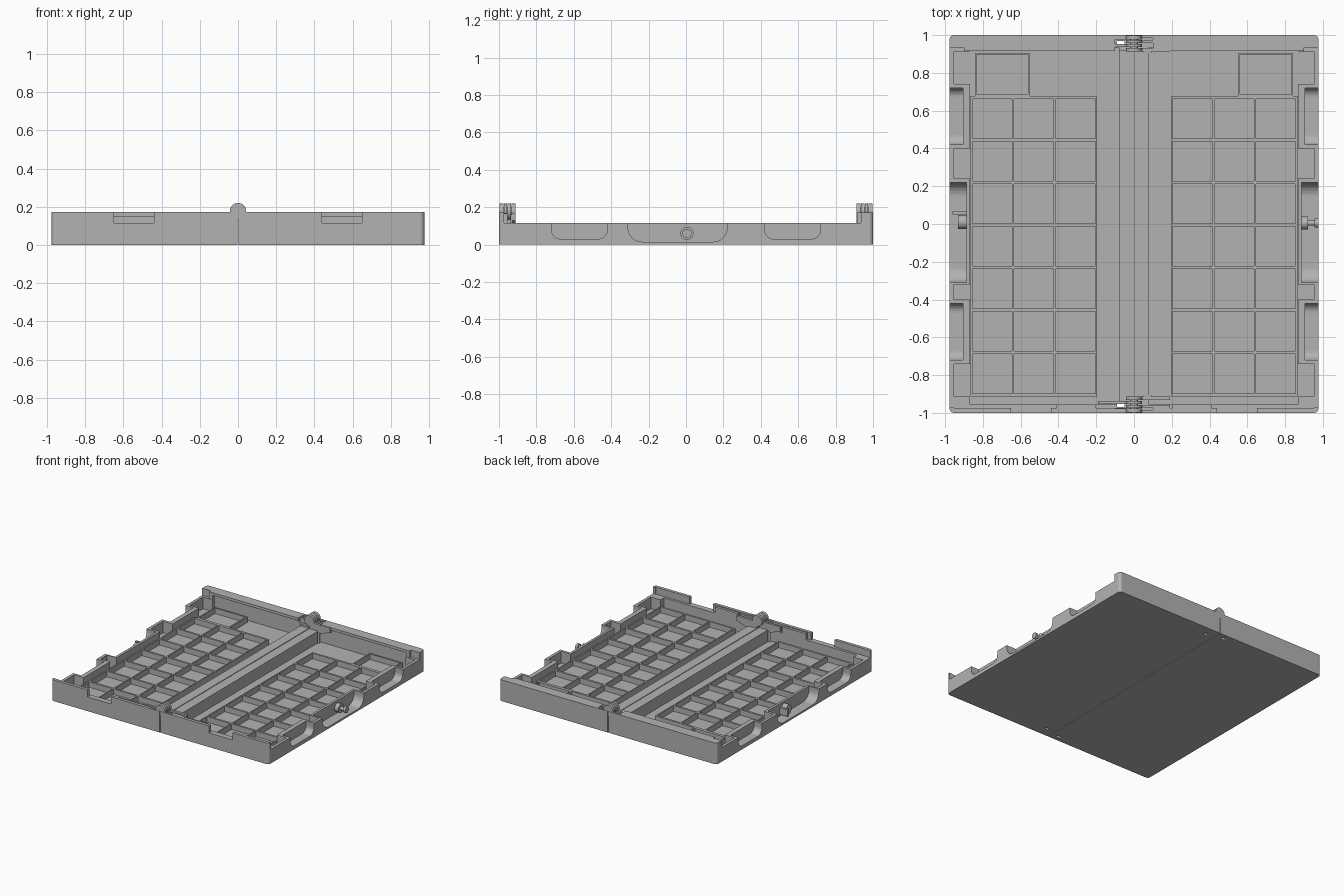
import bpy, bmesh, math
from mathutils import Matrix, Vector

if "Cube" in bpy.data.objects:
    bpy.data.objects.remove(bpy.data.objects["Cube"])

grey = bpy.data.materials.new("plain grey")
grey.diffuse_color = (0.45, 0.45, 0.45, 1)
grey.use_nodes = True
grey.node_tree.nodes["Principled BSDF"].inputs["Base Color"].default_value = grey.diffuse_color


def finish(bm, name):
    bmesh.ops.recalc_face_normals(bm, faces=bm.faces)
    me = bpy.data.meshes.new(name)
    bm.to_mesh(me)
    bm.free()
    me.materials.append(grey)
    ob = bpy.data.objects.new(name, me)
    bpy.context.collection.objects.link(ob)
    return ob


def add_box(bm, x0, x1, y0, y1, z0, z1):
    m = Matrix.Translation(((x0 + x1) / 2, (y0 + y1) / 2, (z0 + z1) / 2)) @ \
        Matrix.Diagonal((abs(x1 - x0), abs(y1 - y0), abs(z1 - z0), 1))
    return bmesh.ops.create_cube(bm, size=1, matrix=m)["verts"]


def add_prism(bm, pts, offset):
    """Extrude a flat outline of 3D points along an offset."""
    f = bm.faces.new([bm.verts.new(p) for p in pts])
    r = bmesh.ops.extrude_face_region(bm, geom=[f], use_keep_orig=True)
    vs = [g for g in r["geom"] if isinstance(g, bmesh.types.BMVert)]
    bmesh.ops.translate(bm, verts=vs, vec=Vector(offset))


def add_cyl(bm, centre, radius, length, axis, n=32):
    rot = Matrix.Rotation(math.pi / 2, 4, "Y" if axis == "X" else "X")
    bmesh.ops.create_cone(bm, cap_ends=True, segments=n, radius1=radius,
                          radius2=radius, depth=length,
                          matrix=Matrix.Translation(centre) @ rot)


def cut(ob, cutter):
    mod = ob.modifiers.new("cut", "BOOLEAN")
    mod.operation, mod.solver, mod.object = "DIFFERENCE", "EXACT", cutter
    dg = bpy.context.evaluated_depsgraph_get()
    me = bpy.data.meshes.new_from_object(ob.evaluated_get(dg))
    ob.modifiers.clear()
    ob.data = me
    bpy.data.objects.remove(cutter)


def scoop_outline(x, y0, y1, z, r):
    """Open-topped slot with two rounded lower corners."""
    pts = [(x, y0, 0.2)]
    for cy, a0 in ((y0 + r, math.pi), (y1 - r, 1.5 * math.pi)):
        for i in range(9):
            a = a0 + i * math.pi / 16
            pts.append((x, cy + r * math.cos(a), z + r + r * math.sin(a)))
    return pts + [(x, y1, 0.2)]


FLOOR, RIM, TOP, X = 0.02, 0.115, 0.172, 0.976

for s, side in ((-1, "left"), (1, "right")):
    # tray shell: solid rounded block hollowed out by one cutter
    bm = bmesh.new()
    add_box(bm, s * 0.003, s * X, -1, 1, 0, TOP)
    corners = [e for e in bm.edges
               if all(abs(v.co.x) > 0.9 for v in e.verts)
               and abs(e.verts[0].co.z - e.verts[1].co.z) > 0.1]
    bmesh.ops.bevel(bm, geom=corners, offset=0.022, segments=5, affect="EDGES", profile=0.5)
    shell = finish(bm, side + "_tray")

    cavities = [
        (0.08, 0.868, -0.955, 0.935, FLOOR, 0.15),   # main interior
        (0.08, 0.953, -0.975, 0.915, RIM, 0.3),      # above the rim, inside the lip
        (0.9, 1.1, -0.972, 0.935, RIM, 0.3),         # lowered side rim
        (-0.1, 0.2, -0.975, 0.915, RIM, 0.3),        # above the centre bar
        (0.44, 0.65, -1.1, -0.9, RIM, 0.3),          # front notch
        (0.86, 0.953, 0.74, 0.912, FLOOR, 0.3),      # side pockets
        (0.86, 0.953, 0.24, 0.40, FLOOR, 0.3),
        (0.86, 0.953, -0.40, -0.32, FLOOR, 0.3),
        (0.86, 0.953, -0.912, -0.74, FLOOR, 0.3),
        (-0.1, 0.1, 0.915, 0.985, 0.13, 0.3),        # hinge seats
        (-0.1, 0.1, -0.985, -0.915, 0.13, 0.3),
        (0.05, 0.09, 0.908, 0.932, -0.1, 0.3) if s > 0 else (0.05, 0.09, 0.94, 0.968, -0.1, 0.3),
        (0.05, 0.09, -0.932, -0.908, -0.1, 0.3) if s > 0 else (0.05, 0.09, -0.968, -0.94, -0.1, 0.3),
    ]
    for x0, x1, y0, y1, z0, z1 in cavities:
        bm = bmesh.new()
        add_box(bm, s * x0, s * x1, y0, y1, z0, z1)
        cut(shell, finish(bm, "cutter"))

    # finger scoops in the outer side
    for y0, y1, z, r, x in ((-0.72, -0.42, 0.03, 0.05, 0.905),
                            (-0.31, 0.22, 0.015, 0.075, 0.888),
                            (0.42, 0.72, 0.03, 0.05, 0.905)):
        bm = bmesh.new()
        add_prism(bm, scoop_outline(s * x, y0, y1, z, r), (s * 0.2, 0, 0))
        cut(shell, finish(bm, "cutter"))

    # compartment ribs: three columns by seven rows
    bm = bmesh.new()
    for i in range(4):
        x = 0.2 + i * 0.22
        add_box(bm, s * (x - 0.005), s * (x + 0.005), -0.912, 0.677, 0.01, 0.065)
    for j in range(8):
        y = -0.905 + j * 0.225
        add_box(bm, s * 0.195, s * 0.865, y - 0.008, y + 0.008, 0.01, 0.065)
    finish(bm, side + "_compartment_ribs")

    # single larger compartment at the back
    bm = bmesh.new()
    for x in (0.555, 0.838):
        add_box(bm, s * (x - 0.005), s * (x + 0.005), 0.67, 0.905, 0.01, 0.065)
    for y in (0.682, 0.9):
        add_box(bm, s * 0.555, s * 0.838, y - 0.005, y + 0.005, 0.01, 0.065)
    finish(bm, side + "_back_compartment")

    # inner lip beside the front hinge
    bm = bmesh.new()
    add_box(bm, s * 0.2, s * 0.41, -0.98, -0.955, 0.1, 0.165)
    finish(bm, side + "_front_lip")

    # hinge knuckles, interleaved between the two trays
    bm = bmesh.new()
    spans = ((0.936, 0.954), (0.976, 0.998)) if s < 0 else ((0.912, 0.932), (0.957, 0.973))
    for e in (-1, 1):
        for y0, y1 in spans:
            add_cyl(bm, (0, e * (y0 + y1) / 2, 0.177), 0.043, y1 - y0, "Y")
            arm = [(s * x, e * y0, z) for x, z in
                   ((0.003, 0.1), (0.1, 0.1), (0.19, 0.13), (0.19, 0.168), (0.003, 0.168))]
            add_prism(bm, arm, (0, e * (y1 - y0), 0))
    ob = finish(bm, side + "_hinge_knuckles")
    bpy.context.view_layer.objects.active = ob
    ob.select_set(True)
    bpy.ops.object.shade_smooth_by_angle(angle=math.radians(30))
    ob.select_set(False)

# hinge pins
bm = bmesh.new()
for e in (-1, 1):
    add_cyl(bm, (0, e * 0.955, 0.177), 0.02, 0.085, "Y")
finish(bm, "hinge_pins")

# clasp knob on the right: collar, stem and tip
bm = bmesh.new()
for x0, x1, r in ((0.88, 0.922, 0.035), (0.92, 0.965, 0.014), (0.955, 0.976, 0.024)):
    add_cyl(bm, ((x0 + x1) / 2, 0.005, 0.06), r, x1 - x0, "X")
finish(bm, "clasp_knob")

# clasp socket on the left, with a small catch
bm = bmesh.new()
add_cyl(bm, (-0.908, 0.01, 0.06), 0.037, 0.045, "X")
add_box(bm, -0.96, -0.885, 0.05, 0.068, 0.03, 0.085)
finish(bm, "clasp_socket")
